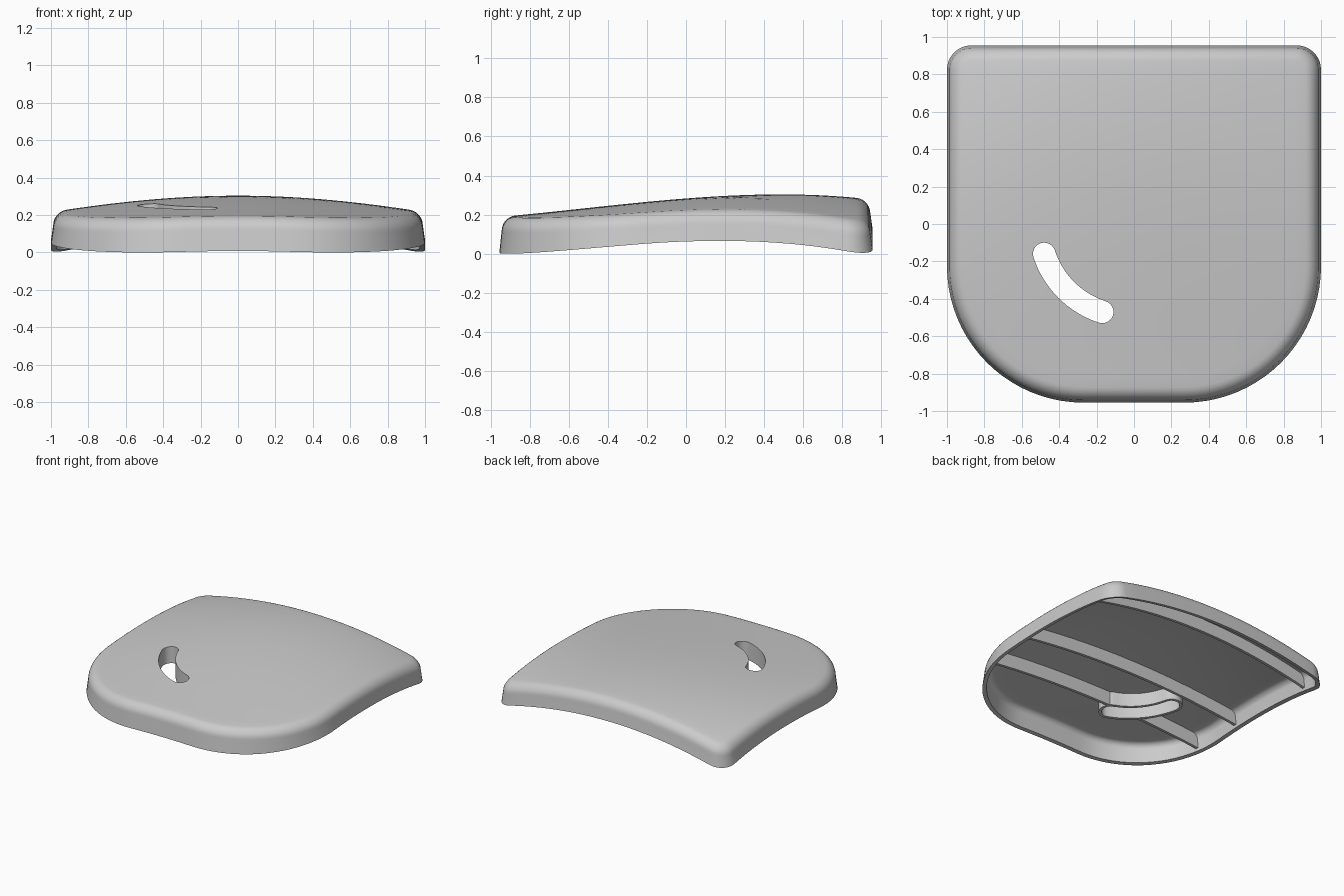
import bpy, bmesh
from math import sin, cos, pi, radians, sqrt

if "Cube" in bpy.data.objects:
    bpy.data.objects.remove(bpy.data.objects["Cube"])

HW, HL = 1.0, 0.955            # half width, half length
R_FRONT, R_BACK = 0.73, 0.13   # plan corner radii


def surf(x, y):
    """Height of the saddle-free domed top surface."""
    ridge = 0.285 + 0.0777 * y - 0.0554 * y**2 - 0.0343 * y**3
    return ridge - (0.07 + 0.045 * y + 0.03 * y * y) * x * x


def depth(y):
    """Rim depth below the top surface."""
    return 0.15 + 0.033 * min(y, 0)**2


def outline(d):
    """Plan outline, inset by d, always with the same point count."""
    w, l, rf, rb = HW - d, HL - d, R_FRONT - d, R_BACK - d
    corners = [(w - rb, l - rb, rb, 0, 8), (-w + rb, l - rb, rb, 90, 8),
               (-w + rf, -l + rf, rf, 180, 20), (w - rf, -l + rf, rf, 270, 20)]
    splits = [20, 14, 8, 14]
    arcs = [[(cx + r * cos(radians(a + 90 * i / n)), cy + r * sin(radians(a + 90 * i / n)))
             for i in range(n + 1)] for cx, cy, r, a, n in corners]
    pts = []
    for k, arc in enumerate(arcs):
        pts += arc
        (x0, y0), (x1, y1) = arc[-1], arcs[(k + 1) % 4][0]
        n = splits[k]
        pts += [(x0 + (x1 - x0) * i / n, y0 + (y1 - y0) * i / n) for i in range(1, n)]
    return pts


def finish(name, bm):
    bmesh.ops.recalc_face_normals(bm, faces=bm.faces)
    me = bpy.data.meshes.new(name)
    bm.to_mesh(me)
    bm.free()
    ob = bpy.data.objects.new(name, me)
    bpy.context.collection.objects.link(ob)
    return ob


def bridge(bm, a, b):
    n = len(a)
    for i in range(n):
        j = (i + 1) % n
        bm.faces.new((a[i], a[j], b[j], b[i]))


def skin(inset, r, top):
    """Rings from the wall, over the fillet, to the middle of the dome."""
    rings = []
    for i in range(8):
        a = i / 7 * pi / 2
        h = top - r * (1 - sin(a))
        rings.append([(x, y, surf(x, y) + h) for x, y in outline(inset + r * (1 - cos(a)))])
    last = outline(inset + r)
    for i in range(1, 16):
        s = 1 - i / 15.6
        rings.append([(x * s, y * s, surf(x * s, y * s) + top) for x, y in last])
    return rings


def rim(inset):
    return [(x, y, surf(x, y) - depth(y)) for x, y in outline(inset)]


def slot_path(r):
    """Curved slot outline with rounded ends."""
    cx, cy, R, a0, a1 = -0.02, -0.01, 0.484, radians(198), radians(252)
    pts = []
    for i in range(17):
        a = a0 + (a1 - a0) * i / 16
        pts.append((cx + (R + r) * cos(a), cy + (R + r) * sin(a)))
    for start, base, n in ((a1, 0, 12), (a0, pi, 12)):
        ex, ey = cx + R * cos(start), cy + R * sin(start)
        for i in range(1, n):
            t = start + base + pi * i / n
            pts.append((ex + r * cos(t), ey + r * sin(t)))
        if base == 0:
            for i in range(17):
                a = a1 + (a0 - a1) * i / 16
                pts.append((cx + (R - r) * cos(a), cy + (R - r) * sin(a)))
    # close the start end
    return pts


# hollow domed shell
bm = bmesh.new()
loops = list(reversed(skin(0.012, 0.07, 0.0))) + [rim(0), rim(0.03)] + skin(0.04, 0.04, -0.03)
loops = [[bm.verts.new(p) for p in loop] for loop in loops]
for a, b in zip(loops, loops[1:]):
    bridge(bm, a, b)
bm.faces.new(loops[0])
bm.faces.new(loops[-1])
shell = finish("seat_shell", bm)

# slot cutter
bm = bmesh.new()
lo, hi = [[bm.verts.new((x, y, z)) for x, y in slot_path(0.06)] for z in (-0.2, 0.6)]
bridge(bm, lo, hi)
bm.faces.new(lo)
bm.faces.new(hi)
cutter = finish("slot_cutter", bm)
cutter.hide_render = True

# collar wall around the slot underneath
bm = bmesh.new()
rings = []
for r, low in ((0.06, False), (0.08, False), (0.08, True), (0.06, True)):
    rings.append([bm.verts.new((x, y, surf(x, y) - (depth(y) - 0.02 if low else 0.027)))
                  for x, y in slot_path(r)])
for i in range(4):
    bridge(bm, rings[i], rings[(i + 1) % 4])
collar = finish("slot_collar", bm)


# cross ribs underneath, following the dome
def rib(name, y):
    cy = -HL + R_FRONT
    w = HW if y > cy else HW - R_FRONT + sqrt(R_FRONT**2 - (cy - y)**2)
    e, n = w - 0.075, 28
    xs = [-w + 0.035] + [-e + 2 * e * i / n for i in range(n + 1)] + [w - 0.035]
    bm = bmesh.new()
    rows = []
    for k, x in enumerate(xs):
        top = 0.055 if k in (0, len(xs) - 1) else 0.02
        rows.append([bm.verts.new((x, y + dy, surf(x, y) - h)) for dy, h in
                     ((-0.011, top), (0.011, top), (0.011, depth(y) - 0.02), (-0.011, depth(y) - 0.02))])
    for a, b in zip(rows, rows[1:]):
        bridge(bm, a, b)
    bm.faces.new(rows[0])
    bm.faces.new(rows[-1])
    return finish(name, bm)


ribs = [rib("rib_back", 0.73), rib("rib_middle", -0.03), rib("rib_front", -0.42)]

# cut the slot through the shell and the rib it crosses
for ob in (shell, ribs[2]):
    mod = ob.modifiers.new("slot", 'BOOLEAN')
    mod.operation, mod.solver, mod.object = 'DIFFERENCE', 'EXACT', cutter
    dg = bpy.context.evaluated_depsgraph_get()
    me = bpy.data.meshes.new_from_object(ob.evaluated_get(dg))
    ob.modifiers.clear()
    ob.data = me
bpy.data.objects.remove(cutter)

# stand on the ground and shade
parts = [shell, collar] + ribs
low = min(v.co.z for v in shell.data.vertices)
for ob in parts:
    for v in ob.data.vertices:
        v.co.z -= low
    ob.select_set(True)
bpy.context.view_layer.objects.active = shell
bpy.ops.object.shade_smooth_by_angle(angle=radians(35))
